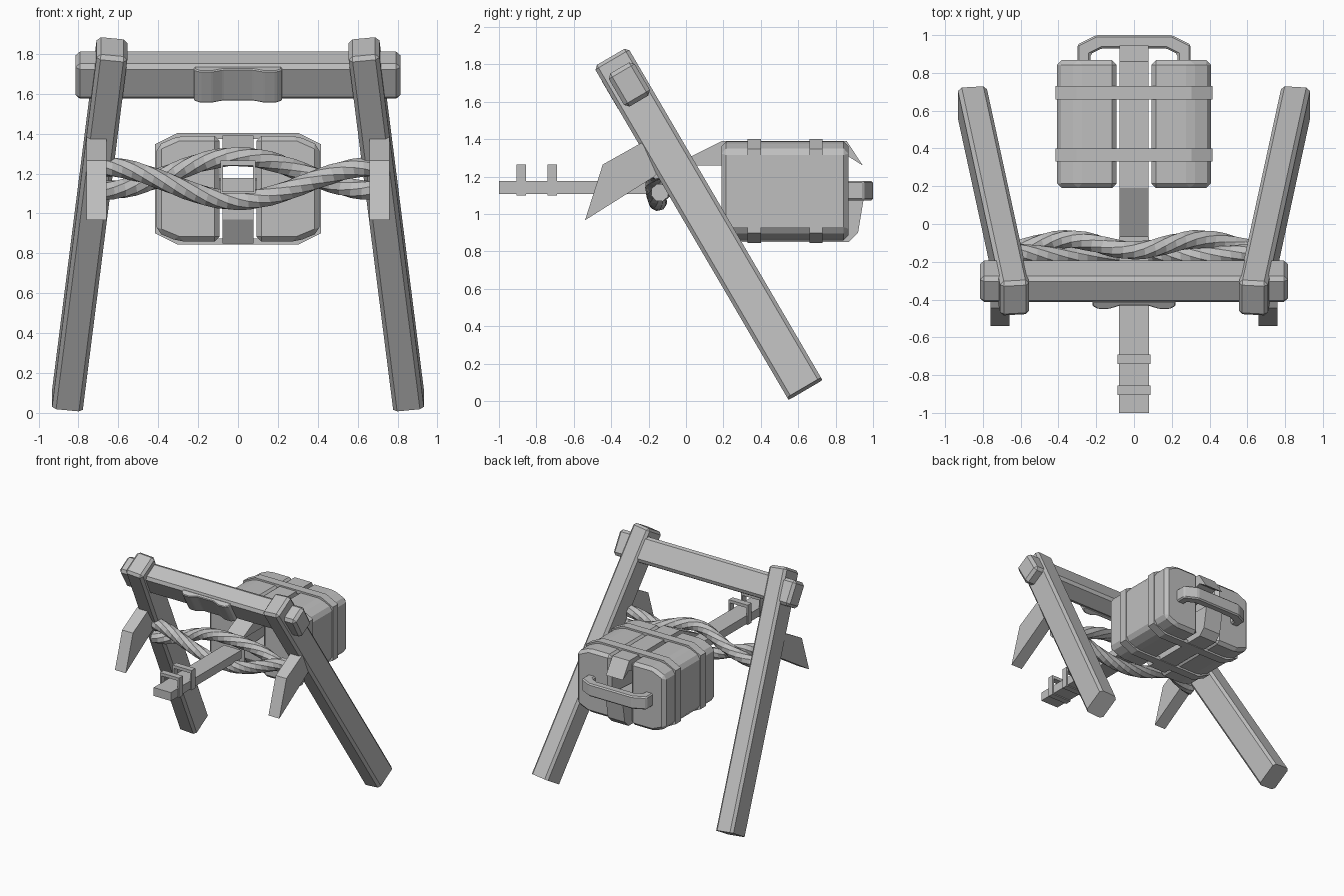
import bpy, bmesh, math
from mathutils import Matrix, Vector

if "Cube" in bpy.data.objects:
    bpy.data.objects.remove(bpy.data.objects["Cube"])

grey = bpy.data.materials.new("plain_grey")
grey.diffuse_color = (0.52, 0.52, 0.52, 1)
grey.use_nodes = True
grey.node_tree.nodes["Principled BSDF"].inputs["Base Color"].default_value = grey.diffuse_color


def finish(name, bm, matrix=None):
    bmesh.ops.recalc_face_normals(bm, faces=bm.faces)
    mesh = bpy.data.meshes.new(name)
    bm.to_mesh(mesh)
    bm.free()
    mesh.materials.append(grey)
    obj = bpy.data.objects.new(name, mesh)
    bpy.context.collection.objects.link(obj)
    if matrix:
        obj.matrix_world = matrix
    return obj


def chamfer(bm, width, keep=lambda e: True):
    edges = [e for e in bm.edges if keep(e)]
    bmesh.ops.bevel(bm, geom=edges, offset=width, segments=1, affect='EDGES', clamp_overlap=True)


def box(name, size, matrix, bevel=0.0, keep=lambda e: True):
    bm = bmesh.new()
    bmesh.ops.create_cube(bm, size=1, matrix=Matrix.Diagonal((*size, 1)))
    if bevel:
        chamfer(bm, bevel, keep)
    return finish(name, bm, matrix)


def prism(name, pts, axis, lo, hi, bevel=0.0, matrix=None):
    """Extrude a 2D outline along x, y or z."""
    def place(p, d):
        return {'x': (d, p[0], p[1]), 'y': (p[0], d, p[1]), 'z': (p[0], p[1], d)}[axis]
    bm = bmesh.new()
    a = [bm.verts.new(place(p, lo)) for p in pts]
    b = [bm.verts.new(place(p, hi)) for p in pts]
    n = len(pts)
    bm.faces.new(a)
    bm.faces.new(b[::-1])
    for i in range(n):
        bm.faces.new((a[i], a[(i + 1) % n], b[(i + 1) % n], b[i]))
    if bevel:
        bmesh.ops.recalc_face_normals(bm, faces=bm.faces)
        chamfer(bm, bevel)
    return finish(name, bm, matrix)


def loop_band(name, outer, inner, lo, hi):
    """Hollow band around the y axis from matching outer and inner outlines."""
    bm = bmesh.new()
    rings = [[bm.verts.new((x, y, z)) for x, z in pts]
             for pts, y in ((outer, lo), (outer, hi), (inner, hi), (inner, lo))]
    n = len(outer)
    for k in range(4):
        r, s = rings[k], rings[(k + 1) % 4]
        for i in range(n):
            bm.faces.new((r[i], r[(i + 1) % n], s[(i + 1) % n], s[i]))
    return finish(name, bm)


def octagon(w, z0, z1, cx, cz):
    return [(-w, z0 + cz), (-w + cx, z0), (w - cx, z0), (w, z0 + cz),
            (w, z1 - cz), (w - cx, z1), (-w + cx, z1), (-w, z1 - cz)]


def rope(name, centre, radius, turns, steps=26, sides=8):
    """Faceted tube whose facets spiral along the path."""
    bm = bmesh.new()
    rings = []
    for i in range(steps + 1):
        x = -0.68 + 1.36 * i / steps
        t = (centre(x + 0.01) - centre(x - 0.01)).normalized()
        u = t.cross(Vector((0, 0, 1))).normalized()
        v = u.cross(t)
        ring = []
        for k in range(sides):
            a = 2 * math.pi * (k / sides + turns * i / steps)
            ring.append(bm.verts.new(centre(x) + radius * (u * math.cos(a) + v * math.sin(a))))
        rings.append(ring)
    for r, s in zip(rings, rings[1:]):
        for k in range(sides):
            bm.faces.new((r[k], r[(k + 1) % sides], s[(k + 1) % sides], s[k]))
    bm.faces.new(rings[0])
    bm.faces.new(rings[-1])
    return finish(name, bm)


# Two slanted legs, with a hooked plate on the front of each
for side, label in ((-1, "left"), (1, "right")):
    foot = Vector((0.855 * side, 0.635, 0.066))
    head = Vector((0.63 * side, -0.40, 1.835))
    d = (head - foot).normalized()
    ax = (Vector((1, 0, 0)) - d * d.x).normalized()
    ay = d.cross(ax)
    m = Matrix((ax, ay, d)).transposed().to_4x4()
    m.translation = (foot + head) / 2
    box(label + "_leg", (0.155, 0.21, (head - foot).length), m, 0.02,
        lambda e: max(v.co.z for v in e.verts) > 0)
    prism(label + "_hook_plate",
          [(-0.54, 0.967), (-0.445, 1.265), (-0.24, 1.38), (-0.1, 1.27), (-0.17, 1.2)],
          'x', 0.71 * side - 0.05, 0.71 * side + 0.05)

# Crossbeam and the raised grip on its front
beam = Matrix.Translation((0, -0.303, 1.693)) @ Matrix.Rotation(math.radians(30.4), 4, 'X')
box("crossbeam", (1.63, 0.16, 0.205), beam, 0.022)
half = [(0.075, -0.098), (0.13, -0.118), (0.19, -0.118), (0.22, -0.1), (0.22, -0.07)]
prism("beam_grip", half + [(-x, y) for x, y in half[::-1]], 'z', -0.093, 0.093, 0.006, beam)

# Twisted pair of ropes between the legs
rope("upper_rope", lambda x: Vector((x, -0.11 - 0.03 * math.cos(2 * math.pi * x / 0.7),
                                     1.2 + 0.085 * math.cos(math.pi * x / 0.68))), 0.049, 1.2)
rope("lower_rope", lambda x: Vector((x, -0.16 + 0.01 * math.cos(2 * math.pi * x / 0.7),
                                     1.15 - 0.085 * math.cos(math.pi * x / 0.68))), 0.049, -1.2)

# Throwing arm with two open brackets
box("arm", (0.16, 0.93, 0.07), Matrix.Translation((0, -0.535, 1.143)))
for i, y in enumerate((-0.905, -0.74)):
    loop_band(f"arm_bracket_{i + 1}",
              [(-0.088, 1.1), (0.088, 1.1), (0.088, 1.265), (-0.088, 1.265)],
              [(-0.076, 1.112), (0.076, 1.112), (0.076, 1.24), (-0.076, 1.24)], y, y + 0.05)

# Split counterweight: two chamfered halves
for side, label in ((-1, "left"), (1, "right")):
    pts = [(0.092, 0.86), (0.3, 0.86), (0.408, 0.905), (0.408, 1.34), (0.3, 1.388), (0.092, 1.388)]
    prism(label + "_weight_half", [(x * side, z) for x, z in pts], 'y', 0.19, 0.868, 0.025)

# Two bands round the weight
for i, y in enumerate((0.33, 0.66)):
    loop_band(f"weight_band_{i + 1}", octagon(0.415, 0.845, 1.402, 0.11, 0.055),
              octagon(0.385, 0.875, 1.372, 0.1, 0.05), y, y + 0.07)

# Centre ribs above and below the gap, and the rear handle
prism("upper_rib", [(-0.07, 1.26), (0.19, 1.39), (0.86, 1.39), (0.945, 1.26), (0.865, 1.31),
                    (0.8, 1.29), (0.25, 1.26)], 'x', -0.078, 0.078)
prism("lower_rib", [(0.2, 1.04), (0.2, 0.97), (0.27, 0.85), (0.87, 0.85), (0.92, 0.9),
                    (0.95, 1.08), (0.8, 1.08)], 'x', -0.078, 0.078)
grip = [(0.3, 0.85), (0.3, 0.95), (0.2, 1.0), (-0.2, 1.0), (-0.3, 0.95), (-0.3, 0.85),
        (-0.23, 0.85), (-0.23, 0.9), (-0.17, 0.93), (0.17, 0.93), (0.23, 0.9), (0.23, 0.85)]
prism("rear_handle", grip, 'z', 1.072, 1.178, 0.01)
